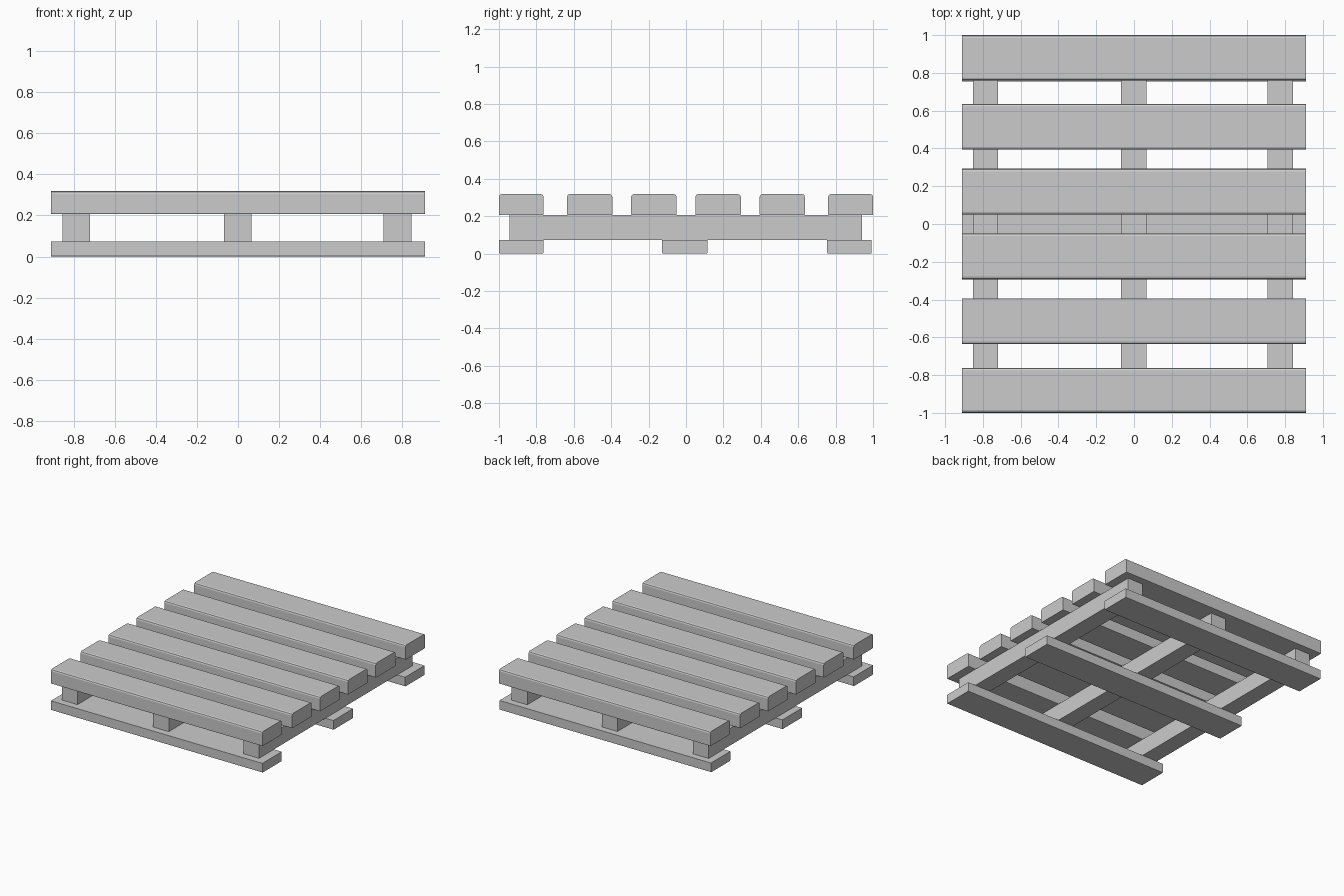
import bpy

if "Cube" in bpy.data.objects:
    bpy.data.objects.remove(bpy.data.objects["Cube"])


def board(name, y0, y1, z0, z1, top, bottom, x0=-0.91, x1=0.91):
    """Plank along x: end profile with eased top/bottom edges, extruded."""
    def corner(y, z, sy, sz, r):
        if r == 0:
            return [(y, z)]
        k = r * 0.29
        return [(y, z + sz * r), (y + sy * k, z + sz * k), (y + sy * r, z)]
    prof = (corner(y0, z0, 1, 1, bottom) + corner(y1, z0, -1, 1, bottom)[::-1]
            + corner(y1, z1, -1, -1, top) + corner(y0, z1, 1, -1, top)[::-1])
    n = len(prof)
    verts = [(x, y, z) for x in (x0, x1) for y, z in prof]
    faces = [tuple(range(n))[::-1], tuple(range(n, 2 * n))]
    faces += [(i, (i + 1) % n, n + (i + 1) % n, n + i) for i in range(n)]
    mesh = bpy.data.meshes.new(name)
    mesh.from_pydata(verts, [], faces)
    ob = bpy.data.objects.new(name, mesh)
    bpy.context.collection.objects.link(ob)
    return ob


# six deck slats
for i, (a, b) in enumerate([(-1.0, -0.762), (-0.636, -0.394), (-0.293, -0.05),
                            (0.05, 0.293), (0.394, 0.636), (0.76, 1.0)]):
    board(f"deck_slat_{i + 1}", a, b, 0.206, 0.318, 0.014, 0.005)

# three stringers running front to back
for i, (a, b) in enumerate([(-0.853, -0.72), (-0.068, 0.066), (0.708, 0.843)]):
    board(f"stringer_{i + 1}", -0.945, 0.94, 0.073, 0.206, 0, 0, a, b)

# three base slats
for i, (a, b) in enumerate([(-1.0, -0.762), (-0.128, 0.115), (0.755, 0.993)]):
    board(f"base_slat_{i + 1}", a, b, 0.0, 0.073, 0, 0.006)

# make all faces point outward
import bmesh
for ob in bpy.context.collection.objects:
    bm = bmesh.new()
    bm.from_mesh(ob.data)
    bmesh.ops.recalc_face_normals(bm, faces=bm.faces)
    bm.to_mesh(ob.data)
    bm.free()
